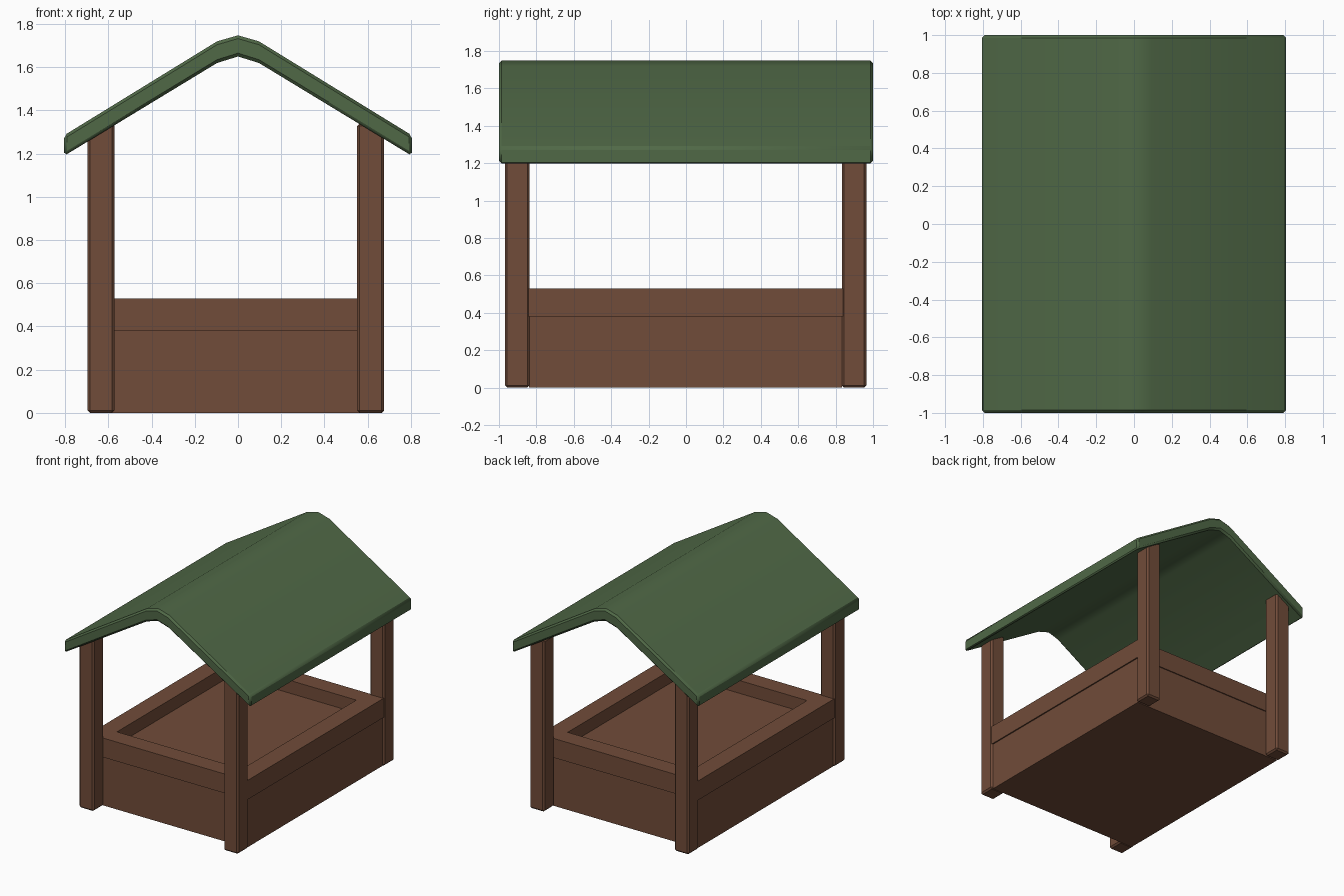
import bpy, bmesh

if "Cube" in bpy.data.objects:
    bpy.data.objects.remove(bpy.data.objects["Cube"])


def material(name, rgb):
    m = bpy.data.materials.new(name)
    m.diffuse_color = (*rgb, 1)
    m.use_nodes = True
    m.node_tree.nodes["Principled BSDF"].inputs["Base Color"].default_value = m.diffuse_color
    return m


WOOD = material("brown_wood", (0.165, 0.072, 0.041))
GREEN = material("green_roof", (0.08, 0.14, 0.062))


def finish(name, bm, mat, bevel=0, smooth=False):
    bmesh.ops.recalc_face_normals(bm, faces=bm.faces)
    me = bpy.data.meshes.new(name)
    bm.to_mesh(me)
    bm.free()
    me.materials.append(mat)
    ob = bpy.data.objects.new(name, me)
    bpy.context.collection.objects.link(ob)
    if bevel:
        mod = ob.modifiers.new("bevel", 'BEVEL')
        mod.width = bevel
        mod.segments = 1
        mod.limit_method = 'ANGLE'
        mod.angle_limit = 0.7
    if smooth:
        bpy.context.view_layer.objects.active = ob
        ob.select_set(True)
        bpy.ops.object.shade_smooth_by_angle(angle=0.7)
        ob.select_set(False)
    return ob


def box_mesh(x0, x1, y0, y1, z0, z1):
    bm = bmesh.new()
    bmesh.ops.create_cube(bm, size=1)
    for v in bm.verts:
        v.co = ((x0 + x1) / 2 + v.co.x * (x1 - x0),
                (y0 + y1) / 2 + v.co.y * (y1 - y0),
                (z0 + z1) / 2 + v.co.z * (z1 - z0))
    return bm


# Four corner posts, tops buried in the roof
for side, x0, x1 in (("left", -0.697, -0.571), ("right", 0.551, 0.677)):
    for end, y0, y1 in (("front", -0.968, -0.836), ("back", 0.833, 0.965)):
        finish(f"{end}_{side}_post", box_mesh(x0, x1, y0, y1, 0, 1.34), WOOD, 0.012)

# Solid lower box
finish("sandbox_base", box_mesh(-0.682, 0.662, -0.839, 0.834, 0, 0.38), WOOD)

# Overhanging rim with a sunken tray
bm = box_mesh(-0.692, 0.672, -0.847, 0.842, 0.38, 0.53)
bm.normal_update()
top = max(bm.faces, key=lambda f: f.calc_center_median().z)
bmesh.ops.inset_region(bm, faces=[top], thickness=0.2)
floor = bmesh.ops.extrude_face_region(bm, geom=[top])["geom"]
bmesh.ops.delete(bm, geom=[top], context='FACES_ONLY')
for v in floor:
    if isinstance(v, bmesh.types.BMVert):
        v.co.z -= 0.1
finish("sandbox_rim", bm, WOOD)

# Gabled roof: folded sheet profile extruded front to back
half = [(0.805, 1.285), (0.097, 1.72), (0, 1.748)]
under = [(0, 1.65), (0.097, 1.62), (0.805, 1.19)]
profile = half + [(-x, z) for x, z in half[1::-1]] + \
    [(-x, z) for x, z in under[::-1]] + under[1:]
bm = bmesh.new()
rings = [[bm.verts.new((x, y, z)) for x, z in profile] for y in (-1, 1)]
n = len(profile)
for i in range(n):
    j = (i + 1) % n
    bm.faces.new((rings[0][i], rings[0][j], rings[1][j], rings[1][i]))
for r in rings:
    for i in range(4):
        bm.faces.new((r[i], r[i + 1], r[8 - i], r[9 - i]))
finish("roof", bm, GREEN, 0.014, True)
